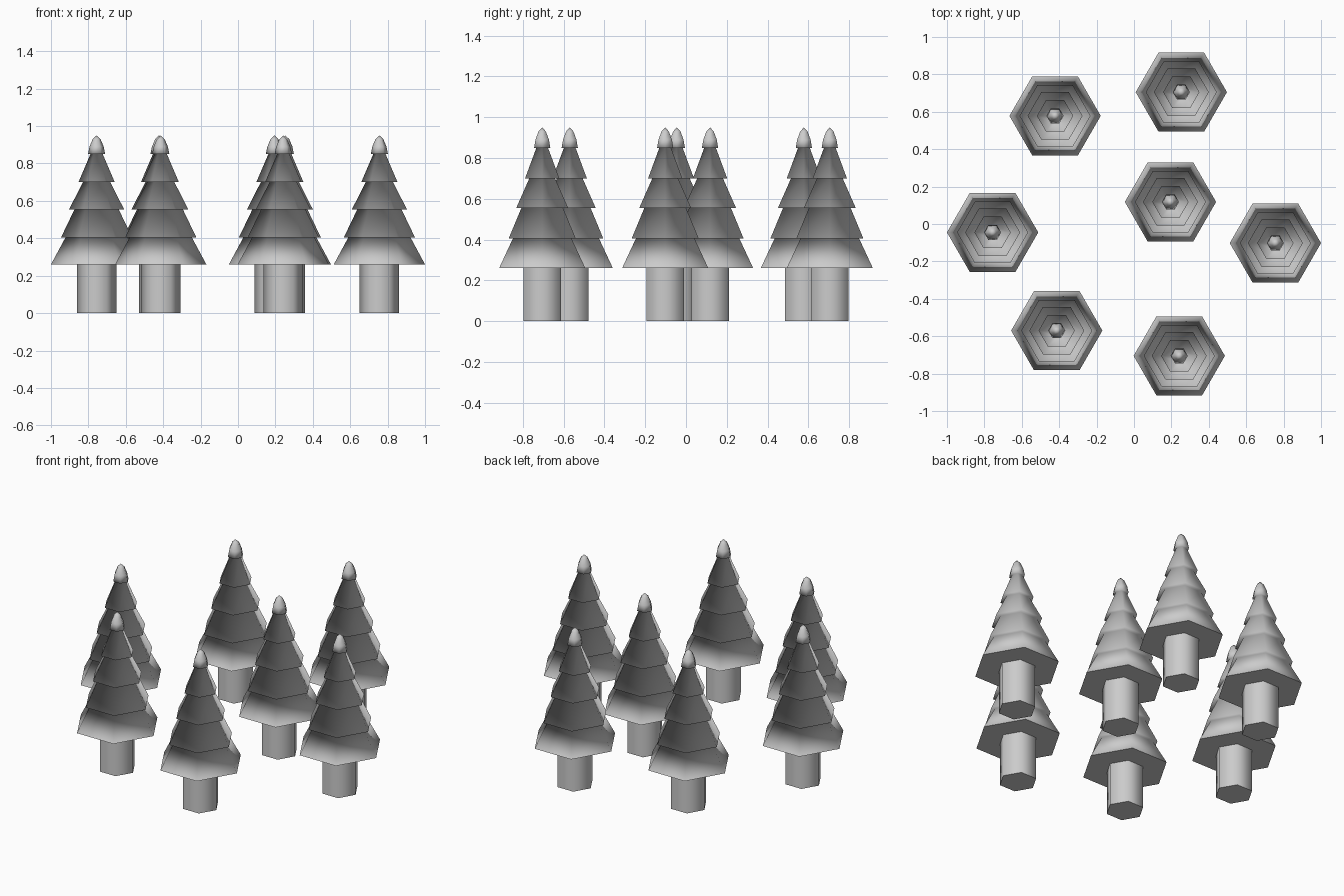
import bpy, bmesh
from math import cos, sin, pi

if "Cube" in bpy.data.objects:
    bpy.data.objects.remove(bpy.data.objects["Cube"])

SIDES = 6

# (radius, height) profiles
TRUNK = [(0.106, 0.0), (0.106, 0.26)]
FOLIAGE = [(0.244, 0.26), (0.166, 0.405),      # bottom tier
           (0.190, 0.405), (0.118, 0.555),     # second tier
           (0.147, 0.555), (0.073, 0.70),      # third tier
           (0.097, 0.70), (0.033, 0.85),       # top tier
           (0.046, 0.85), (0.038, 0.89), (0.021, 0.93), (0.0, 0.95)]  # rounded tip

POSITIONS = [(-0.756, -0.045), (-0.422, 0.578), (0.253, 0.705), (0.195, 0.118),
             (0.756, -0.102), (-0.413, -0.570), (0.242, -0.705)]


def lathe(name, profile):
    """Six-sided smooth solid of revolution with sharp flat ends."""
    bm = bmesh.new()
    rings = []
    for r, z in profile:
        if r == 0:
            rings.append([bm.verts.new((0, 0, z))])
        else:
            rings.append([bm.verts.new((r * cos(2 * pi * i / SIDES), r * sin(2 * pi * i / SIDES), z))
                          for i in range(SIDES)])
    for a, b in zip(rings, rings[1:]):
        for i in range(SIDES):
            j = (i + 1) % SIDES
            top = [b[0]] if len(b) == 1 else [b[j], b[i]]
            bm.faces.new([a[i], a[j]] + top).smooth = True
    for ring in (rings[0], rings[-1]):
        if len(ring) > 1:
            cap = bm.faces.new(ring)
            for e in cap.edges:
                e.smooth = False
    bmesh.ops.recalc_face_normals(bm, faces=bm.faces)
    mesh = bpy.data.meshes.new(name)
    bm.to_mesh(mesh)
    bm.free()
    return mesh


trunk = lathe("trunk", TRUNK)
foliage = lathe("foliage", FOLIAGE)

# Grove of identical trees
for n, (x, y) in enumerate(POSITIONS, 1):
    for part in (trunk, foliage):
        ob = bpy.data.objects.new(f"tree_{n}_{part.name}", part)
        ob.location = (x, y, 0)
        bpy.context.collection.objects.link(ob)
